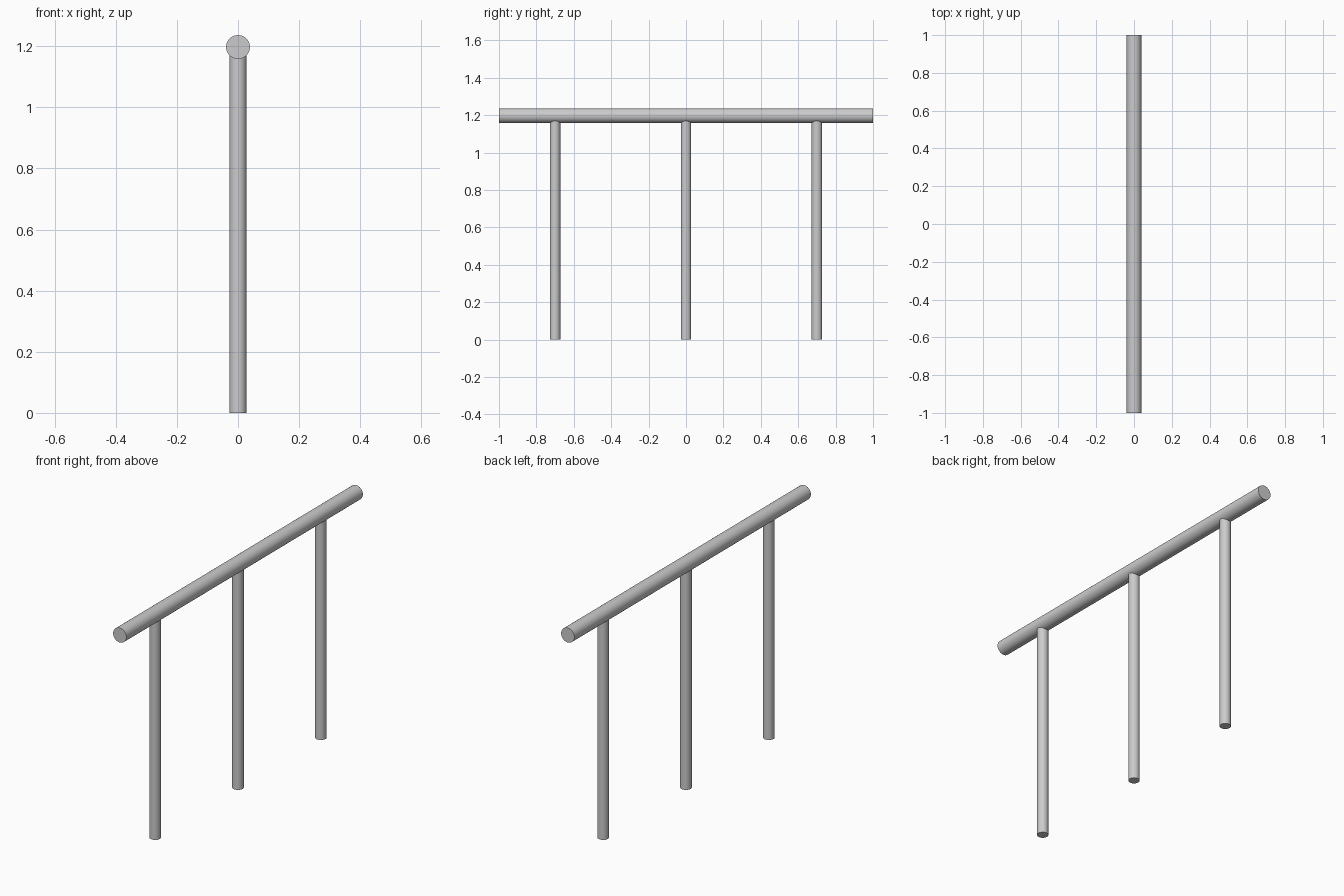
import bpy
import math

if "Cube" in bpy.data.objects:
    bpy.data.objects.remove(bpy.data.objects["Cube"])

RAIL_RADIUS, RAIL_Z = 0.039, 1.197
POST_RADIUS, POST_TOP = 0.028, 1.18


def tube(name, radius, length, location, rotation=(0, 0, 0)):
    bpy.ops.mesh.primitive_cylinder_add(vertices=64, radius=radius, depth=length,
                                        location=location, rotation=rotation)
    obj = bpy.context.object
    obj.name = name
    bpy.ops.object.shade_smooth_by_angle(angle=math.radians(30))
    return obj


# Horizontal handrail running front to back
tube("handrail", RAIL_RADIUS, 2.0, (0, 0, RAIL_Z), (math.pi / 2, 0, 0))

# Three upright posts, tops tucked into the underside of the rail
for name, y in (("front_post", -0.7), ("middle_post", 0.0), ("back_post", 0.7)):
    tube(name, POST_RADIUS, POST_TOP, (0, y, POST_TOP / 2))
